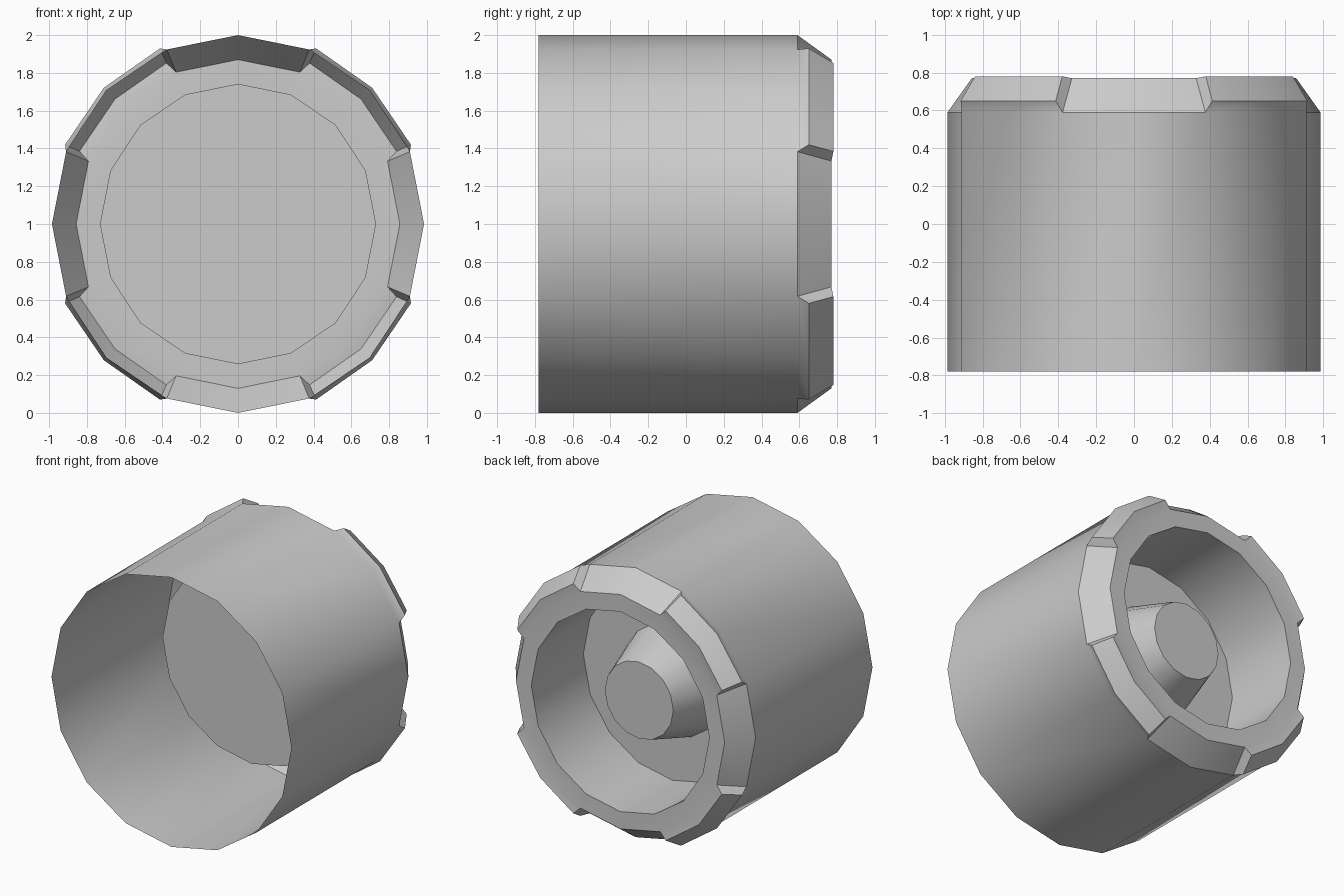
import bpy, bmesh
from math import sin, cos, radians

if "Cube" in bpy.data.objects:
    bpy.data.objects.remove(bpy.data.objects["Cube"])

SIDES = 16
STEP = 360 / SIDES


def point(bm, deg, r, y):
    # angle runs from +z towards +x around the y axis
    a = radians(deg)
    return bm.verts.new((0.985 * r * sin(a), y, 1 + r * cos(a)))


def ring(bm, r, y):
    return [point(bm, k * STEP, r, y) for k in range(SIDES)]


def bridge(bm, a, b, skip=lambda k: False):
    for k in range(SIDES):
        if not skip(k):
            n = (k + 1) % SIDES
            bm.faces.new((a[k], a[n], b[n], b[k]))


def finish(bm, name, cap):
    # make normals consistent with the cap facing +y
    bmesh.ops.recalc_face_normals(bm, faces=bm.faces[:])
    cap.normal_update()
    if cap.normal.y < 0:
        bmesh.ops.reverse_faces(bm, faces=bm.faces[:])
    mesh = bpy.data.meshes.new(name)
    bm.to_mesh(mesh)
    bm.free()
    ob = bpy.data.objects.new(name, mesh)
    bpy.context.collection.objects.link(ob)
    bpy.ops.object.select_all(action='DESELECT')
    ob.select_set(True)
    bpy.context.view_layer.objects.active = ob
    bpy.ops.object.shade_smooth_by_angle(angle=radians(28))
    return ob


# Open sleeve with chamfered rim and recessed cup
bm = bmesh.new()
front = ring(bm, 1.0, -0.78)
shoulder = ring(bm, 1.0, 0.59)
lip = ring(bm, 0.87, 0.77)
hole = ring(bm, 0.742, 0.77)
floor = ring(bm, 0.742, 0.16)
bridge(bm, front, shoulder)
bridge(bm, shoulder, lip, skip=lambda k: k % 4 in (1, 2))
bridge(bm, lip, hole)
bridge(bm, hole, floor)
cup_floor = bm.faces.new(floor)

# Four raised pads on the diagonal parts of the chamfer
for q in range(4):
    ids = [4 * q + 1, 4 * q + 2, 4 * q + 3]
    angles = [ids[0] * STEP + 1.8, ids[1] * STEP, ids[2] * STEP - 1.8]
    low = [point(bm, a, 1.02, 0.65) for a in angles]
    high = [point(bm, a, 0.935, 0.78) for a in angles]
    for i in range(2):
        k, n = ids[i], ids[i + 1]
        bm.faces.new((shoulder[k], shoulder[n], low[i + 1], low[i]))
        bm.faces.new((low[i], low[i + 1], high[i + 1], high[i]))
        bm.faces.new((high[i], high[i + 1], lip[n], lip[k]))
    for i in (0, 2):
        k = ids[i]
        bm.faces.new((shoulder[k], low[i], high[i], lip[k]))
finish(bm, "sleeve", cup_floor)

# Tapered boss in the cup
bm = bmesh.new()
base = ring(bm, 0.41, 0.16)
top = ring(bm, 0.285, 0.55)
bridge(bm, base, top)
boss_cap = bm.faces.new(top)
finish(bm, "centre_boss", boss_cap)
